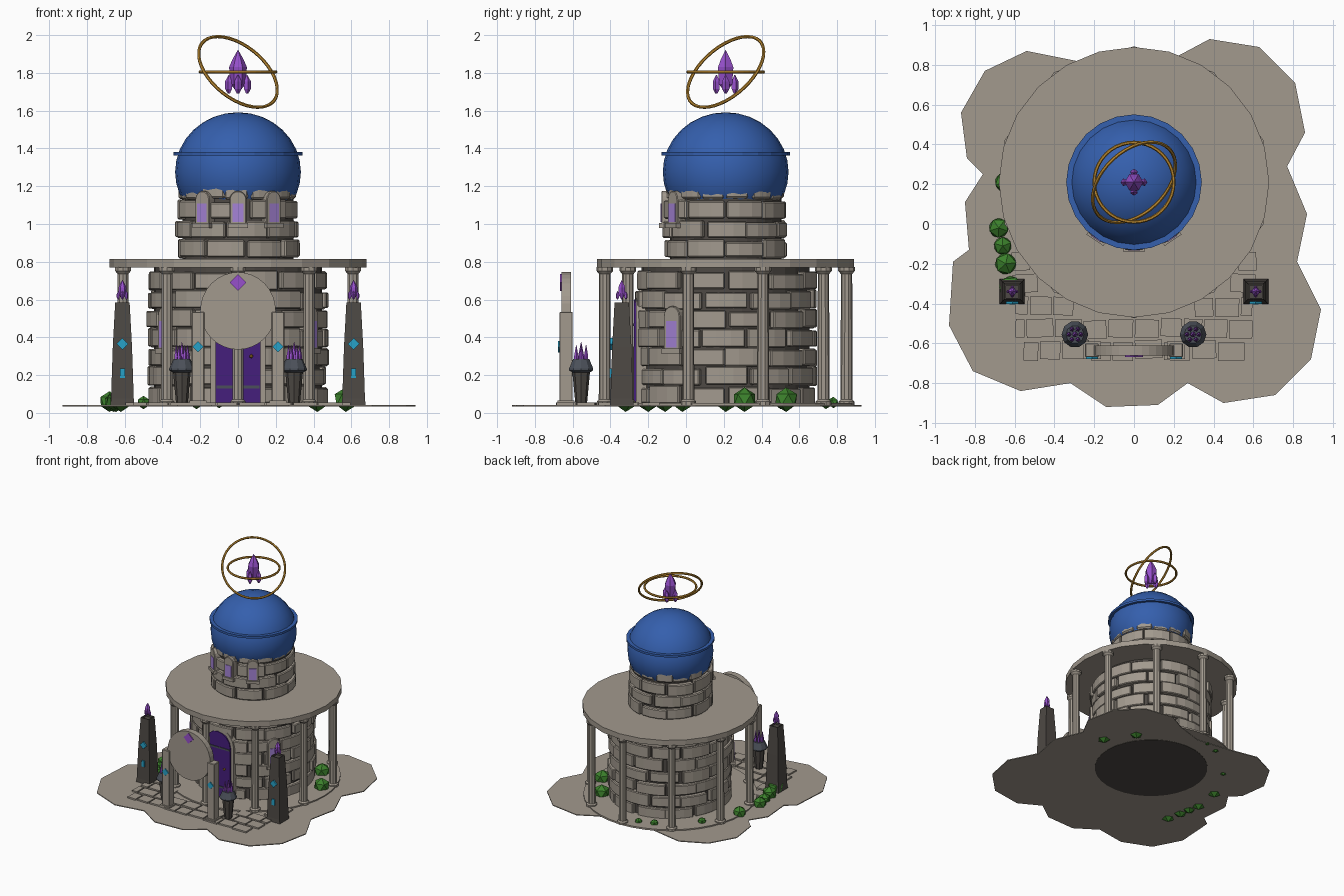
import bpy, bmesh, math, random
from math import sin, cos, pi, radians
from mathutils import Vector, Matrix

random.seed(4)
if "Cube" in bpy.data.objects:
    bpy.data.objects.remove(bpy.data.objects["Cube"])

TOWER = Vector((0, 0.21, 0))


def material(name, rgb):
    m = bpy.data.materials.new(name)
    m.use_nodes = True
    m.diffuse_color = (*rgb, 1)
    m.node_tree.nodes["Principled BSDF"].inputs["Base Color"].default_value = (*rgb, 1)
    return m


stone = material("warm stone", (.36, .32, .27))
dark = material("dark stone", (.075, .066, .058))
iron = material("iron", (.07, .08, .1))
blue = material("dome blue", (.035, .115, .42))
gold = material("gold", (.5, .25, .03))
crystal = material("purple crystal", (.31, .08, .6))
glass = material("lavender glass", (.38, .23, .68))
cyan = material("cyan", (.02, .36, .58))
leaf = material("leaf green", (.045, .22, .025))
plum = material("door purple", (.06, .013, .2))


def finish(name, bm, mat, at=(0, 0, 0), turn=0, bevel=0, smooth=None):
    bmesh.ops.recalc_face_normals(bm, faces=bm.faces)
    me = bpy.data.meshes.new(name)
    bm.to_mesh(me)
    bm.free()
    me.materials.append(mat)
    ob = bpy.data.objects.new(name, me)
    bpy.context.collection.objects.link(ob)
    ob.location, ob.rotation_euler.z = at, turn
    if bevel:
        mod = ob.modifiers.new("bevel", "BEVEL")
        mod.width, mod.segments = bevel, 1
    if smooth:
        me.shade_smooth()
        me.set_sharp_from_angle(angle=radians(smooth))
    return ob


def add_lathe(bm, profile, sides, at=(0, 0, 0), turn=0):
    """Stack of rings (radius, z), closed at both ends."""
    at = Vector(at)
    rings = [[bm.verts.new(at + Vector((r * cos(turn + 2 * pi * i / sides),
              r * sin(turn + 2 * pi * i / sides), z))) for i in range(sides)] for r, z in profile]
    for a, b in zip(rings, rings[1:]):
        for i in range(sides):
            j = (i + 1) % sides
            bm.faces.new((a[i], a[j], b[j], b[i]))
    bm.faces.new(rings[0])
    bm.faces.new(rings[-1])


def lathe(name, profile, sides, mat, at=(0, 0, 0), turn=0, smooth=None):
    bm = bmesh.new()
    add_lathe(bm, profile, sides, (0, 0, 0), turn)
    return finish(name, bm, mat, at, smooth=smooth)


def prism(name, outline, y0, y1, mat, at=(0, 0, 0), turn=0, bevel=0):
    """Outline in x and z, pushed from y0 to y1."""
    bm = bmesh.new()
    face = bm.faces.new([bm.verts.new((x, y0, z)) for x, z in outline])
    new = bmesh.ops.extrude_face_region(bm, geom=[face])["geom"]
    bmesh.ops.translate(bm, vec=(0, y1 - y0, 0), verts=[v for v in new if isinstance(v, bmesh.types.BMVert)])
    return finish(name, bm, mat, at, turn, bevel)


def rect(x, z0, z1, cx=0):
    return [(cx - x, z0), (cx + x, z0), (cx + x, z1), (cx - x, z1)]


def diamond(s, x, z):
    return [(x, z - s), (x + s, z), (x, z + s), (x - s, z)]


def arch(w, z0, z1):
    return [(-w, z0), (w, z0)] + [(w * cos(a * pi / 8), z1 - w + w * sin(a * pi / 8)) for a in range(9)]


def brick_ring(name, rows, count, radius, depth, bevel):
    """Courses of curved, slightly uneven blocks."""
    bm = bmesh.new()
    for k, (z0, z1, grow) in enumerate(rows):
        step = 2 * pi / count
        for i in range(count):
            a0 = (i + .5 * (k % 2)) * step + random.uniform(-.03, .03) + .012
            a1 = a0 + step - random.uniform(.02, .05)
            r = radius + grow + random.uniform(-.012, .008)
            top, low = z1 + random.uniform(-.012, .006), z0 + random.uniform(-.003, .006)
            cols = []
            for s in range(4):
                a = a0 + (a1 - a0) * s / 3
                cols.append([bm.verts.new((q * cos(a), q * sin(a), z))
                             for q, z in ((r - depth, low), (r, low), (r, top), (r - depth, top))])
            for a, b in zip(cols, cols[1:]):
                for j in range(4):
                    bm.faces.new((a[j], b[j], b[(j + 1) % 4], a[(j + 1) % 4]))
            bm.faces.new(cols[0])
            bm.faces.new(cols[-1])
    return finish(name, bm, stone, TOWER, bevel=bevel)


# Ground and paving
outline = [(-.75, .77), (-.54, .87), (-.29, .82), (0, .78), (.23, .85), (.38, .93), (.63, .89), (.81, .71),
           (.86, .46), (.77, .29), (.87, .05), (.82, -.19), (.94, -.43), (.89, -.68), (.71, -.86),
           (.45, -.9), (.27, -.8), (.12, -.91), (-.14, -.92), (-.32, -.8), (-.57, -.84), (-.81, -.74),
           (-.93, -.51), (-.91, -.19), (-.83, -.13), (-.85, .11), (-.76, .25), (-.84, .33), (-.87, .56)]
ground = prism("ground", [(x, -y) for x, y in outline], .035, .042, stone)
ground.rotation_euler.x = pi / 2
lathe("floor_disc", [(.67, .038), (.67, .052)], 40, stone, TOWER)

bm = bmesh.new()
for row, (inner, outer) in enumerate([(0, .56), (0, .6), (.3, .6), (.48, .62), (.52, .62)]):
    y = -.635 + row * .11
    for side in (-1, 1):
        x = inner
        while x < outer - .04:
            w = min(random.uniform(.1, .15), outer - x)
            mat = Matrix.Translation((side * (x + w / 2), y + random.uniform(-.008, .008), .046))
            mat = mat @ Matrix.Rotation(random.uniform(-.06, .06), 4, "Z")
            bmesh.ops.create_cube(bm, size=1, matrix=mat @ Matrix.Diagonal((w - .01, .092, .016, 1)))
            x += w
finish("paving_stones", bm, stone)

# Tower walls
lathe("lower_core", [(.445, .033), (.445, .77)], 32, dark, TOWER)
brick_ring("lower_bricks", [(.045 + .101 * k, .142 + .101 * k, 0) for k in range(7)], 12, .478, .06, .006)
lathe("upper_core", [(.295, .8), (.295, 1.2)], 32, dark, TOWER)
brick_ring("upper_bricks", [(.82, .915, -.005), (.925, 1.015, .002), (1.025, 1.125, 0)], 9, .328, .06, .007)
brick_ring("crown_bricks", [(1.13, 1.215, 0)], 14, .315, .05, .01)

# Roof slab and columns
lathe("roof_slab", [(.68, .77), (.68, .815)], 24, stone, TOWER)
bm = bmesh.new()
for i in range(10):
    a = pi / 2 + i * pi / 5
    spot = TOWER + Vector((.64 * cos(a), .64 * sin(a), 0))
    add_lathe(bm, [(.042, .042), (.042, .06), (.032, .07), (.03, .735), (.044, .752), (.044, .772)], 10, spot, a)
finish("columns", bm, stone, smooth=35)

# Dome
bm = bmesh.new()
bmesh.ops.create_uvsphere(bm, u_segments=24, v_segments=16, radius=.333,
                          matrix=Matrix.Translation((0, 0, 1.275)) @ Matrix.Diagonal((1, 1, .95, 1)))
finish("dome", bm, blue, TOWER, smooth=40)
lathe("dome_band", [(.32, 1.362), (.341, 1.362), (.341, 1.38), (.32, 1.38)], 24, blue, TOWER)

# Floating rings
for name, r, normal in (("level_ring", .2, (0, 0, 1)), ("tilted_ring", .244, (.52, -.56, .64))):
    bpy.ops.mesh.primitive_torus_add(major_radius=r, minor_radius=.009, major_segments=40, minor_segments=6,
                                     location=TOWER + Vector((0, 0, 1.805)),
                                     rotation=Vector(normal).to_track_quat("Z", "Y").to_euler())
    ring = bpy.context.object
    ring.name = name
    ring.data.materials.append(gold)


# Crystal cluster: one tall shard and small ones around its foot
def crystals(name, at, size):
    bm = bmesh.new()
    add_lathe(bm, [(.015, .02), (.04, .05), (.047, .14), (.03, .18), (.002, .23)], 6)
    for i in range(4):
        a = i * pi / 2
        add_lathe(bm, [(.006, 0), (.02, .025), (.02, .065), (.002, .1)], 5, (.048 * cos(a), .048 * sin(a), 0), a)
    bmesh.ops.scale(bm, vec=(size, size, size), verts=bm.verts)
    finish(name, bm, crystal, at)


crystals("floating_crystal", TOWER + Vector((0, 0, 1.69)), 1)


# Windows and door
def window(name, angle, radius, z0, z1, w):
    kw = dict(at=TOWER, turn=radians(angle))
    prism(name + "_frame", arch(w, z0, z1), -radius, -radius + .07, stone, bevel=.004, **kw)
    prism(name + "_glass", rect(w * .66, z0 + .025, z1 - w * 1.5), -radius - .004, -radius + .01, glass, **kw)
    prism(name + "_sill", rect(w * 1.15, z0 - .005, z0 + .02), -radius - .012, -radius + .03, stone, **kw)


for k, angle in enumerate((-34, 0, 34)):
    window(f"upper_window_{k}", angle, .34, .985, 1.175, .045)
for k, angle in enumerate((-54, 54)):
    window(f"lower_window_{k}", angle, .488, .32, .565, .052)

prism("door_frame", arch(.145, .045, .63), -.265, -.1, stone)
prism("door", arch(.118, .045, .6), -.275, -.2, plum)
for k, z in enumerate((.13, .46)):
    prism(f"door_strap_{k}", rect(.115, z, z + .014), -.28, -.27, iron)
bm = bmesh.new()
bmesh.ops.create_icosphere(bm, subdivisions=1, radius=.011)
finish("door_knob", bm, gold, (.07, -.285, .3))

# Round gate in front of the door
prism("gate_disc", [(.2 * cos(i * pi / 16), .54 + .205 * sin(i * pi / 16)) for i in range(32)], -.66, -.61, stone)
prism("gate_gem", diamond(.044, 0, .69), -.668, -.65, crystal)

for side, label in ((-1, "right"), (1, "left")):
    # Gate posts
    x = side * .212
    prism(label + "_post", rect(.034, .04, .535, x), -.67, -.6, stone, bevel=.004)
    prism(label + "_post_foot", rect(.045, .04, .065, x), -.68, -.59, stone)
    prism(label + "_post_gem", diamond(.03, x, .35), -.678, -.665, cyan)

    # Obelisks
    x = side * .612
    lathe(label + "_obelisk", [(.09, .04), (.085, .075), (.072, .35), (.054, .585), (.045, .585), (.045, .57)],
          4, dark, (x, -.34, 0), pi / 4)
    prism(label + "_obelisk_gem", diamond(.031, x, .365), -.402, -.38, cyan)
    prism(label + "_obelisk_bar", rect(.013, .185, .235, x), -.404, -.38, cyan)
    crystals(label + "_obelisk_crystal", (x, -.34, .6), .45)

    # Braziers
    spot = (side * .297, -.555, 0)
    lathe(label + "_brazier_stem", [(.028, .042), (.032, .06), (.048, .23)], 8, dark, spot)
    lathe(label + "_brazier_bowl", [(.05, .215), (.067, .225), (.067, .235), (.045, .285), (.03, .285)], 10, iron, spot)
    bm = bmesh.new()
    add_lathe(bm, [(.014, .27), (.015, .31), (.001, .375)], 5)
    for i in range(6):
        a = i * pi / 3
        add_lathe(bm, [(.011, .26), (.012, .3), (.001, .36)], 5, (.03 * cos(a), .03 * sin(a), 0))
    finish(label + "_brazier_flames", bm, crystal, spot)

# Bushes
bushes = [(-.68, -.02, .055), (-.66, -.11, .05), (-.645, -.2, .06), (-.62, -.32, .065), (-.65, .21, .055),
          (-.5, .5, .035), (-.22, .74, .035), (-.1, .78, .03), (.57, .31, .065), (.42, .53, .065)]
bm = bmesh.new()
for x, y, r in bushes:
    spin = Matrix.Rotation(random.uniform(0, 3), 4, "Z")
    bmesh.ops.create_icosphere(bm, subdivisions=1, radius=r,
                               matrix=Matrix.Translation((x, y, max(r, .05) + .005)) @ spin)
finish("bushes", bm, leaf)
